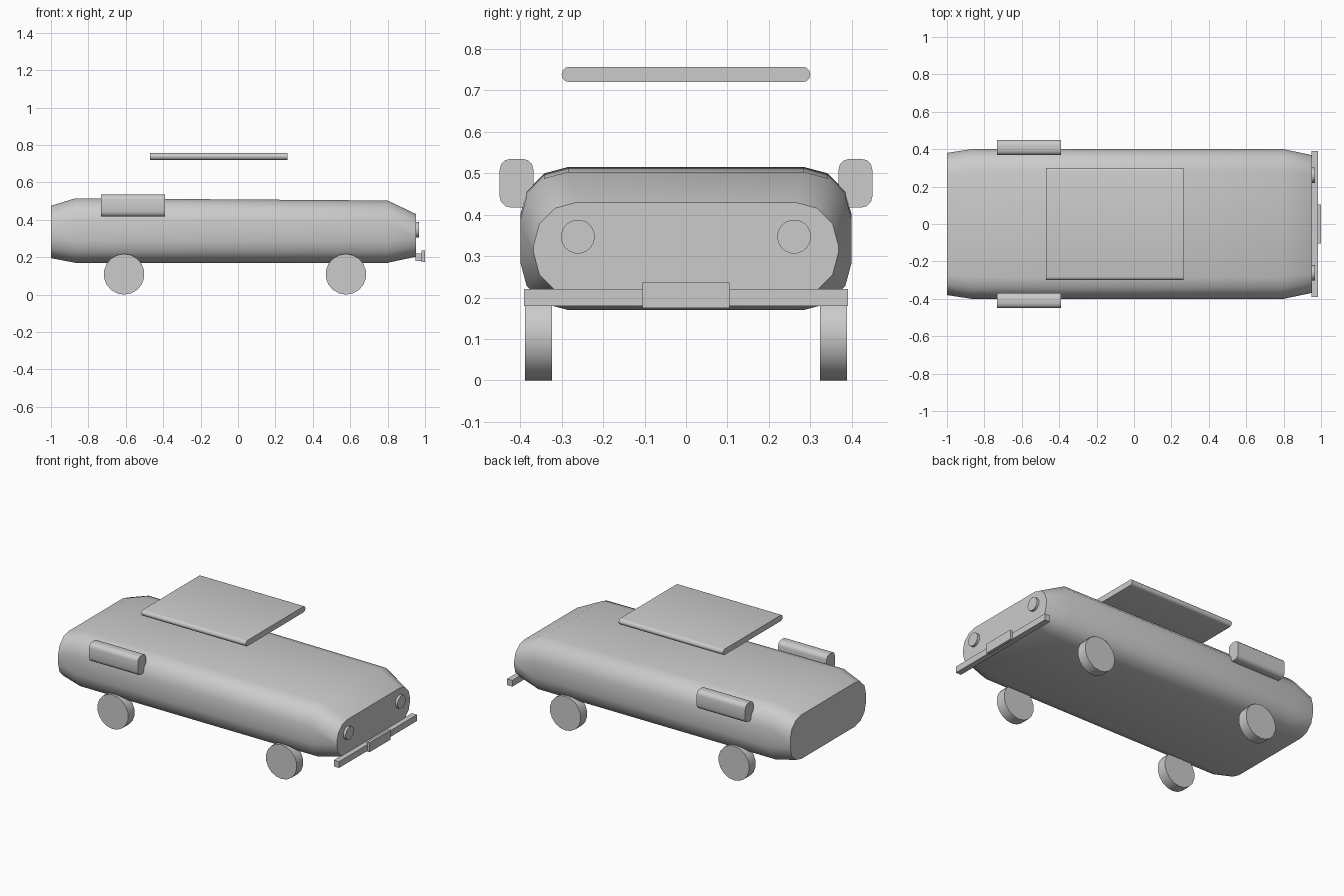
import bpy, bmesh
from math import sin, cos, pi, radians

if "Cube" in bpy.data.objects:
    bpy.data.objects.remove(bpy.data.objects["Cube"])


def rounded_rect(half_w, z0, z1, r, yc=0.0, steps=3):
    """Rounded rectangle outline in the YZ plane."""
    pts = []
    corners = [(half_w - r, z1 - r), (-half_w + r, z1 - r),
               (-half_w + r, z0 + r), (half_w - r, z0 + r)]
    for i, (cy, cz) in enumerate(corners):
        for k in range(steps + 1):
            a = i * pi / 2 + k * pi / 2 / steps
            pts.append((yc + cy + r * cos(a), cz + r * sin(a)))
    return pts


def finish(name, bm):
    bmesh.ops.recalc_face_normals(bm, faces=bm.faces)
    mesh = bpy.data.meshes.new(name)
    bm.to_mesh(mesh)
    bm.free()
    mesh.shade_smooth()
    mesh.set_sharp_from_angle(angle=radians(35))
    obj = bpy.data.objects.new(name, mesh)
    bpy.context.collection.objects.link(obj)
    return obj


def loft(name, sections):
    """Skin a list of (x, outline) sections and cap both ends."""
    bm = bmesh.new()
    rings = [[bm.verts.new((x, y, z)) for y, z in outline] for x, outline in sections]
    n = len(rings[0])
    for a, b in zip(rings, rings[1:]):
        for i in range(n):
            j = (i + 1) % n
            bm.faces.new((a[i], a[j], b[j], b[i]))
    bm.faces.new(rings[0])
    bm.faces.new(rings[-1])
    return finish(name, bm)


def disc(name, sides, radius, depth, location, rotation):
    bm = bmesh.new()
    bmesh.ops.create_cone(bm, cap_ends=True, segments=sides,
                          radius1=radius, radius2=radius, depth=depth)
    obj = finish(name, bm)
    obj.location = location
    obj.rotation_euler = rotation
    return obj


def box(name, x0, x1, half_w, z0, z1):
    outline = [(half_w, z1), (-half_w, z1), (-half_w, z0), (half_w, z0)]
    return loft(name, [(x0, outline), (x1, outline)])


# Body: tapered tail, long middle, sloping nose
loft("body", [
    (-1.0, rounded_rect(0.38, 0.195, 0.475, 0.11)),
    (-0.87, rounded_rect(0.40, 0.17, 0.515, 0.115)),
    (0.80, rounded_rect(0.40, 0.17, 0.503, 0.115)),
    (0.953, rounded_rect(0.368, 0.203, 0.43, 0.105)),
])

# Floating roof panel
panel = rounded_rect(0.30, 0.72, 0.757, 0.018)
loft("roof_panel", [(-0.47, panel), (0.264, panel)])

for s, side in ((-1, "right"), (1, "left")):
    # Side pods
    pod = rounded_rect(0.041, 0.417, 0.535, 0.027, yc=s * 0.409)
    loft(side + "_side_pod", [(-0.732, pod), (-0.39, pod)])

    # Wheels
    for x, end in ((-0.609, "rear"), (0.577, "front")):
        disc(f"{end}_{side}_wheel", 18, 0.109, 0.065,
             (x, s * 0.356, 0.109), (pi / 2, 0, 0))

    # Headlights
    disc(side + "_headlight", 18, 0.041, 0.03,
         (0.954, s * 0.261, 0.347), (0, pi / 2, 0))

# Front bumper and its blank plate
box("front_bumper", 0.948, 0.985, 0.391, 0.18, 0.22)
box("front_plate", 0.982, 1.0, 0.105, 0.175, 0.236)
